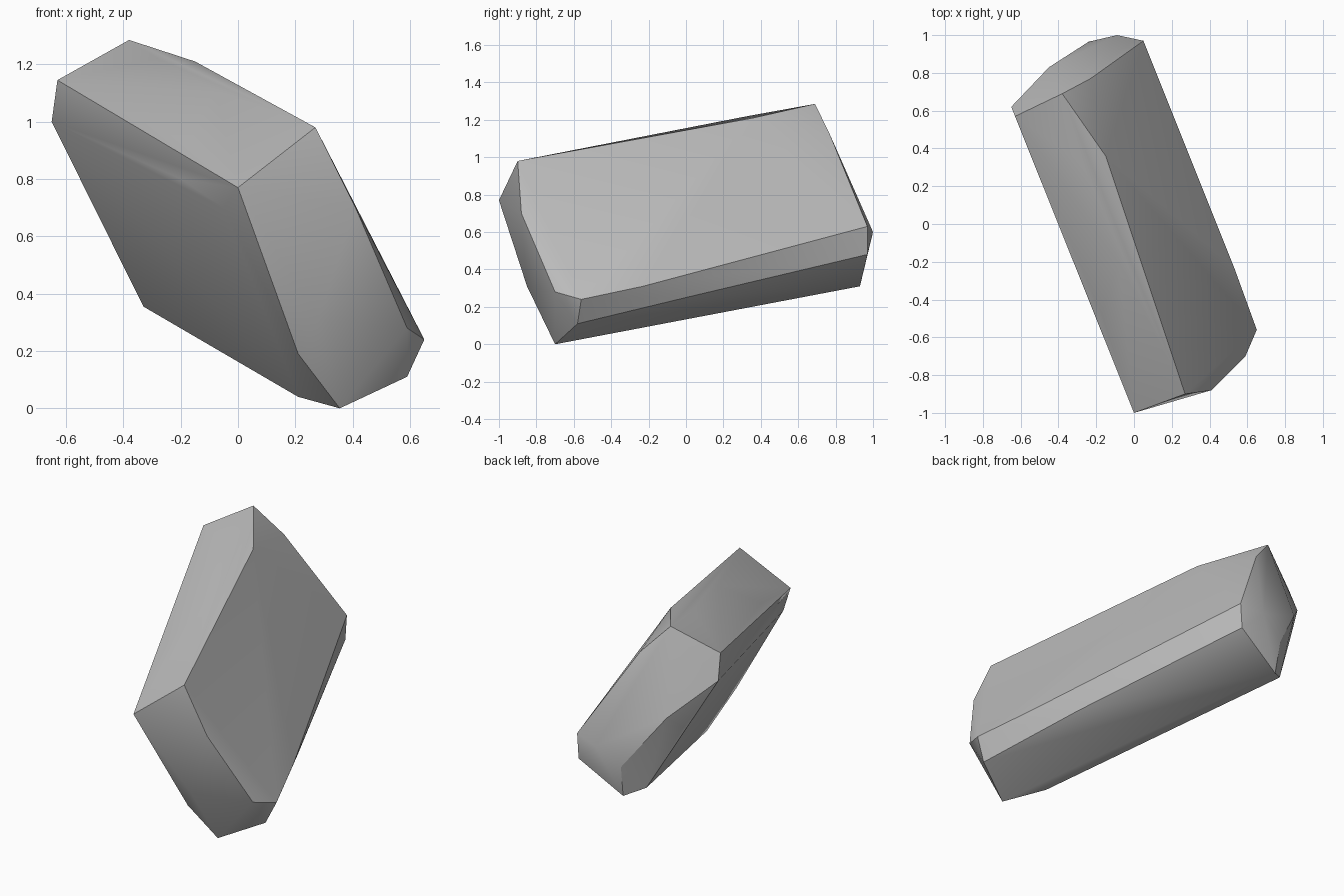
import bpy
import bmesh
from math import radians

# Remove the default object
default = bpy.data.objects.get("Cube")
if default:
    bpy.data.objects.remove(default, do_unlink=True)

# Corner points of the boulder, grouped by the worn edge they lie on
ridges = {
    "top_right_edge": [(.27, -.90, .98), (.07, -.40, 1.07), (-.15, .36, 1.21), (-.38, .69, 1.285)],
    "top_inner_edge": [(-.08, -.2, 1.11), (-.28, .33, 1.22)],
    "top_left_edge": [(0, -1, .77), (-.17, -.48, .92), (-.63, .57, 1.145)],
    "left_lower_edge": [(-.05, -.86, .70), (-.2, -.5, .80), (-.4, .05, .89), (-.65, .62, 1)],
    "front_face": [(.41, -.88, .70), (.28, -.85, .31), (.21, -.78, .19), (.59, -.70, .28)],
    "bottom_edge": [(.355, -.70, 0), (.21, -.50, .04), (-.18, .73, .28), (-.23, .93, .31), (-.33, .85, .355)],
    "right_lower_edge": [(.59, -.58, .11), (.40, 0, .25), (.04, .97, .48)],
    "right_upper_edge": [(.65, -.56, .24), (.53, -.23, .31), (.31, .30, .45), (.05, .97, .63)],
    "back_face": [(-.23, .77, 1.12), (-.09, 1, .60), (-.24, .965, .50), (-.45, .83, .80), (-.50, .74, .72)],
}

# Plain stone material
stone = bpy.data.materials.new("grey stone")
stone.use_nodes = True
colour = (.5, .5, .5, 1)
stone.diffuse_color = colour
shader = next(n for n in stone.node_tree.nodes if n.type == "BSDF_PRINCIPLED")
shader.inputs["Base Color"].default_value = colour
shader.inputs["Roughness"].default_value = .9

# Wrap the corners in a chiselled convex shell
bm = bmesh.new()
for points in ridges.values():
    for point in points:
        bm.verts.new(point)
bmesh.ops.convex_hull(bm, input=bm.verts[:])
loose = [v for v in bm.verts if not v.link_faces]
bmesh.ops.delete(bm, geom=loose, context="VERTS")
bmesh.ops.recalc_face_normals(bm, faces=bm.faces[:])

mesh = bpy.data.meshes.new("boulder")
bm.to_mesh(mesh)
bm.free()
mesh.materials.append(stone)
boulder = bpy.data.objects.new("boulder", mesh)
bpy.context.collection.objects.link(boulder)

# Soft faces, crisp main edges
bpy.ops.object.select_all(action="DESELECT")
boulder.select_set(True)
bpy.context.view_layer.objects.active = boulder
bpy.ops.object.shade_smooth_by_angle(angle=radians(30))
